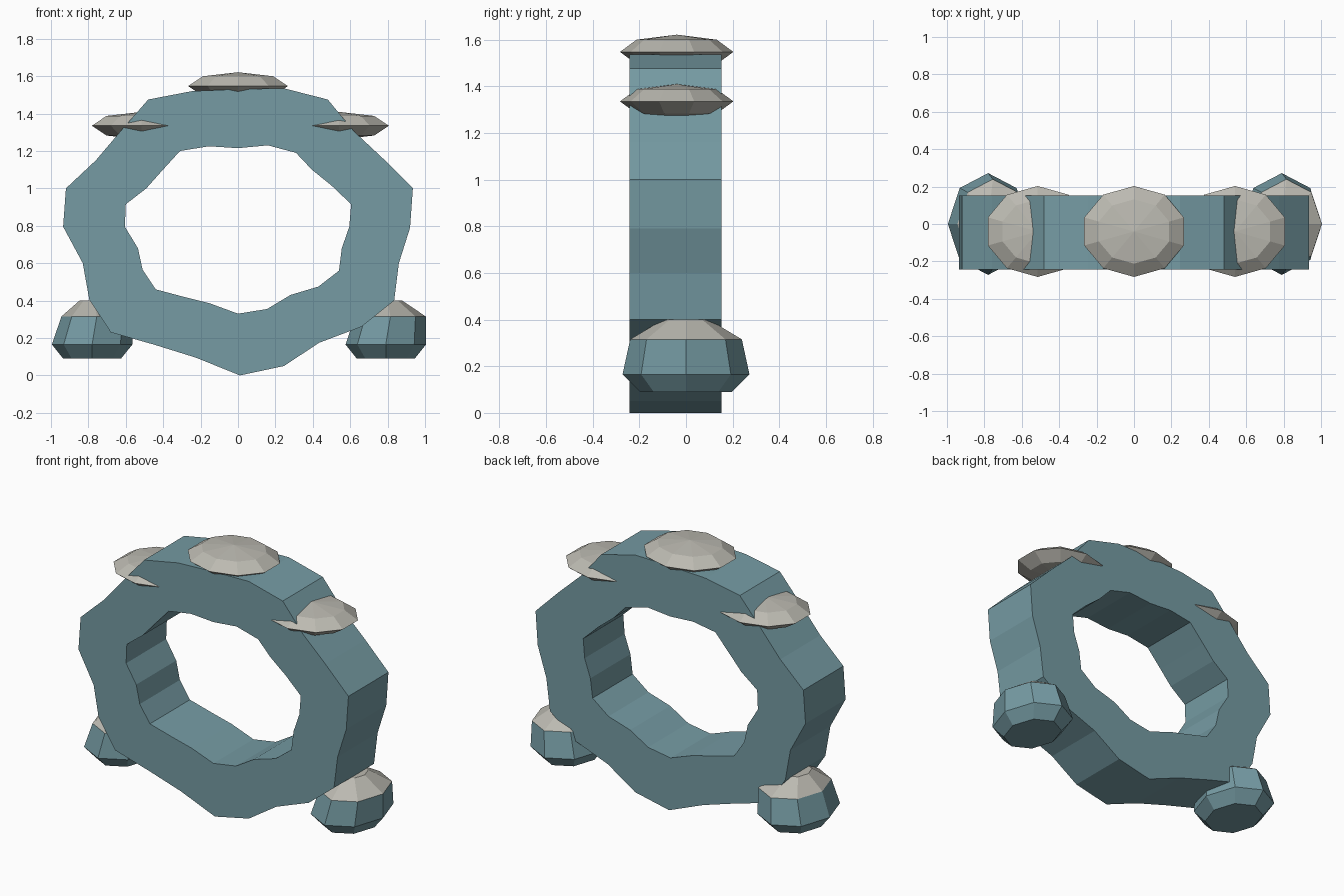
import bpy, bmesh, math

if "Cube" in bpy.data.objects:
    bpy.data.objects.remove(bpy.data.objects["Cube"])


def material(name, rgb):
    m = bpy.data.materials.new(name)
    m.diffuse_color = (*rgb, 1)
    m.use_nodes = True
    m.node_tree.nodes["Principled BSDF"].inputs["Base Color"].default_value = m.diffuse_color
    return m


TEAL = material("dusty_teal", (0.18, 0.33, 0.37))
CREAM = material("warm_grey", (0.50, 0.49, 0.44))


def finish(name, bm, mats):
    bmesh.ops.recalc_face_normals(bm, faces=bm.faces)
    me = bpy.data.meshes.new(name)
    bm.to_mesh(me)
    bm.free()
    for m in mats:
        me.materials.append(m)
    ob = bpy.data.objects.new(name, me)
    bpy.context.collection.objects.link(ob)
    return ob


def bridge(bm, a, b):
    n = len(a)
    return [bm.faces.new((a[i], a[(i + 1) % n], b[(i + 1) % n], b[i])) for i in range(n)]


# Hand-hewn ring: irregular outer and inner outlines, both from the bottom, counter-clockwise
OUTER = [(0.01, 0), (0.245, 0.05), (0.435, 0.175), (0.66, 0.26), (0.835, 0.40), (0.86, 0.60),
         (0.92, 0.79), (0.935, 1.0), (0.775, 1.16), (0.62, 1.305), (0.48, 1.475), (0.245, 1.535),
         (0, 1.53), (-0.245, 1.52), (-0.48, 1.475), (-0.62, 1.315), (-0.76, 1.15), (-0.92, 1.0),
         (-0.935, 0.795), (-0.83, 0.60), (-0.795, 0.405), (-0.68, 0.23), (-0.45, 0.165), (-0.225, 0.095)]
INNER = [(0, 0.33), (0.155, 0.355), (0.28, 0.43), (0.43, 0.475), (0.54, 0.56), (0.555, 0.68),
         (0.595, 0.795), (0.605, 0.915), (0.50, 1.015), (0.395, 1.10), (0.31, 1.19), (0.16, 1.23),
         (0, 1.215), (-0.155, 1.225), (-0.31, 1.20), (-0.41, 1.09), (-0.49, 1.0), (-0.60, 0.915),
         (-0.605, 0.795), (-0.535, 0.68), (-0.51, 0.565), (-0.44, 0.46), (-0.29, 0.42), (-0.15, 0.385)]
bm = bmesh.new()
loops = [[bm.verts.new((x, y, z)) for x, z in outline]
         for outline, y in ((OUTER, -0.243), (OUTER, 0.153), (INNER, 0.153), (INNER, -0.243))]
for i in range(4):
    bridge(bm, loops[i], loops[(i + 1) % 4])
finish("ring", bm, [TEAL])

# Flattened caps on the top and the two shoulders
for name, x, z in (("top_cap", 0, 1.547), ("left_cap", -0.515, 1.335), ("right_cap", 0.54, 1.335)):
    bm = bmesh.new()
    bmesh.ops.create_uvsphere(bm, u_segments=10, v_segments=4, radius=1)
    for v in bm.verts:
        v.co = (x + v.co.x * 0.28, -0.04 + v.co.y * 0.243, z + v.co.z * 0.074)
    finish(name, bm, [CREAM])

# Faceted feet with pale upper facets: (height, radius factor, sideways shift)
LEVELS = [(0.09, 0.72, 0), (0.165, 1, 0), (0.315, 0.88, 0.025), (0.40, 0.36, 0.01)]
for name, x in (("left_foot", -0.78), ("right_foot", 0.79)):
    bm = bmesh.new()
    rings = []
    for z, f, dx in LEVELS:
        rings.append([bm.verts.new((x + dx + 0.215 * f * math.cos(k * math.pi / 4),
                                    0.272 * f * math.sin(k * math.pi / 4), z)) for k in range(8)])
    for a, b in zip(rings, rings[1:]):
        bridge(bm, a, b)
    bm.faces.new(rings[0])
    bm.faces.new(rings[-1])
    for f in bm.faces:
        f.material_index = 1 if f.calc_center_median().z > 0.32 else 0
    finish(name, bm, [TEAL, CREAM])
